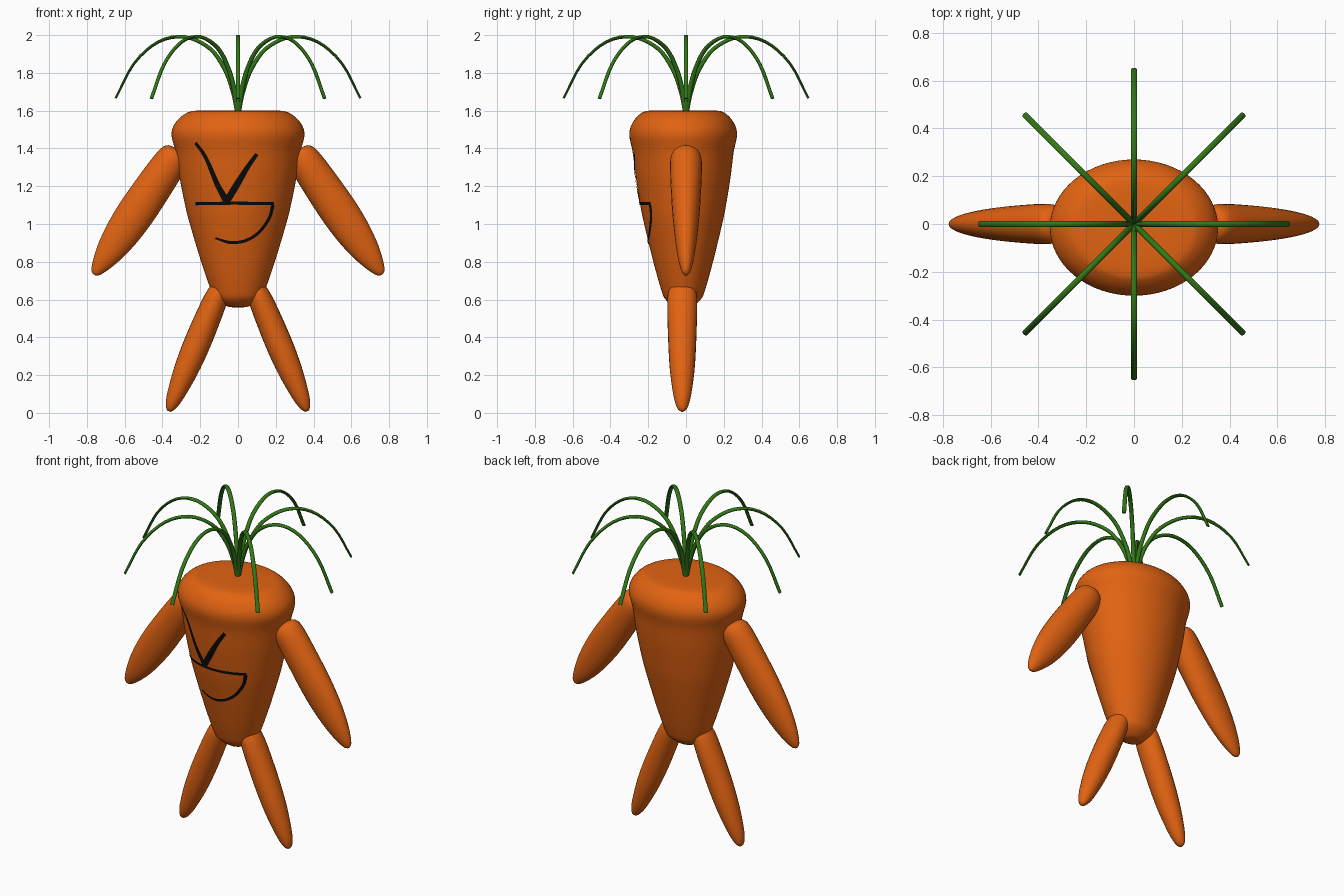
import bpy, bmesh, math
from mathutils import Vector

if "Cube" in bpy.data.objects:
    bpy.data.objects.remove(bpy.data.objects["Cube"])


def material(name, rgb):
    m = bpy.data.materials.new(name)
    m.diffuse_color = (*rgb, 1)
    m.use_nodes = True
    m.node_tree.nodes["Principled BSDF"].inputs["Base Color"].default_value = m.diffuse_color
    return m


ORANGE = material("carrot_orange", (0.76, 0.125, 0.006))
GREEN = material("leaf_green", (0.032, 0.19, 0.008))
BLACK = material("face_black", (0.003, 0.003, 0.003))


def smooth_rows(rows, steps):
    """Catmull-Rom resampling of rows of numbers."""
    rows = [Vector(r) for r in rows]
    pts = [rows[0] * 2 - rows[1]] + rows + [rows[-1] * 2 - rows[-2]]
    out = []
    for i in range(1, len(pts) - 2):
        a, b, c, d = pts[i - 1:i + 3]
        for k in range(steps):
            t = k / steps
            out.append(0.5 * (2 * b + (c - a) * t + (2 * a - 5 * b + 4 * c - d) * t * t
                              + (3 * b - a - 3 * c + d) * t ** 3))
    return out + [rows[-1]]


def finish(name, bm, mat, recalc=True):
    if recalc:
        bmesh.ops.recalc_face_normals(bm, faces=bm.faces)
    me = bpy.data.meshes.new(name)
    bm.to_mesh(me)
    bm.free()
    me.materials.append(mat)
    ob = bpy.data.objects.new(name, me)
    bpy.context.collection.objects.link(ob)
    bpy.ops.object.select_all(action='DESELECT')
    ob.select_set(True)
    bpy.context.view_layer.objects.active = ob
    bpy.ops.object.shade_smooth_by_angle(angle=math.radians(45))
    return ob


def sweep(name, path, radii, side, mat, n=24):
    """Closed tube of elliptical section; radii = (in plane, along side)."""
    bm = bmesh.new()
    rings = []
    for i, p in enumerate(path):
        tangent = (path[min(i + 1, len(path) - 1)] - path[max(i - 1, 0)]).normalized()
        normal = side.cross(tangent)
        ra, rb = radii[i]
        rings.append([bm.verts.new(p + normal * ra * math.cos(2 * math.pi * k / n)
                                   + side * rb * math.sin(2 * math.pi * k / n))
                      for k in range(n)])
    for r0, r1 in zip(rings, rings[1:]):
        for k in range(n):
            bm.faces.new((r0[k], r0[(k + 1) % n], r1[(k + 1) % n], r1[k]))
    bm.faces.new(rings[0])
    bm.faces.new(rings[-1])
    return finish(name, bm, mat)


Y = Vector((0, 1, 0))

# Body: oval carrot, profile is (height, half width)
DEPTH, CY = 0.81, -0.015
body = smooth_rows([(.558, .02), (.565, .06), (.60, .115), (.65, .143), (.80, .195),
                    (1.0, .255), (1.1, .28), (1.25, .31), (1.38, .33), (1.47, .352),
                    (1.53, .335), (1.58, .285), (1.6, .22), (1.602, .02)], 4)
sweep("body", [Vector((0, CY, z)) for z, r in body],
      [(r, r * DEPTH) for z, r in body], Y, ORANGE, 64)


# Arms and legs: small carrots, rows are (distance, in-plane radius, y radius)
def limb(name, start, end, rows):
    rows = smooth_rows(rows, 4)
    for sign, label in ((-1, "left"), (1, "right")):
        a, b = [Vector((sign * p[0], p[1], p[2])) for p in (start, end)]
        d = (b - a).normalized()
        sweep(f"{label}_{name}", [a + d * r[0] for r in rows],
              [(r[1], r[2]) for r in rows], Y, ORANGE)


limb("arm", (.348, 0, 1.342), (.764, 0, .73),
     [(-.06, .02, .02), (-.05, .06, .055), (-.015, .082, .08), (.08, .093, .084),
      (.30, .10, .075), (.45, .094, .064), (.57, .077, .051), (.66, .053, .037),
      (.72, .028, .02), (.737, .008, .007)])
limb("leg", (.098, -.02, .65), (.368, -.02, .005),
     [(-.035, .015, .02), (-.025, .04, .055), (.01, .056, .074), (.10, .066, .079),
      (.30, .071, .074), (.45, .065, .066), (.57, .051, .052), (.64, .038, .039),
      (.68, .022, .025), (.695, .008, .009)])

# Leaves: eight drooping blades, (radius, height)
arc = smooth_rows([(0, 1.585), (.025, 1.70), (.07, 1.82), (.15, 1.93), (.28, 1.99),
                   (.42, 1.965), (.55, 1.85), (.648, 1.665)], 4)
for i in range(8):
    ang = i * math.pi / 4
    c, s = math.cos(ang), math.sin(ang)
    count = len(arc) - 1
    sweep(f"leaf_{i + 1}", [Vector((r * c, r * s, z)) for r, z in arc],
          [(.014 - .008 * k / count, .0125) for k in range(count + 1)],
          Vector((-s, c, 0)), GREEN, 10)


# Face: thin painted strips laid on the front of the body
def on_body(x, z):
    for (z0, r0), (z1, r1) in zip(body, body[1:]):
        if z0 <= z <= z1:
            r = r0 + (r1 - r0) * (z - z0) / (z1 - z0)
            return Vector((x, CY - DEPTH * math.sqrt(r * r - x * x) - .004, z))


def strip(name, rows):
    """rows = (x, z, half width)"""
    rows = smooth_rows(rows, 6)
    bm = bmesh.new()
    pairs = []
    for i, (x, z, w) in enumerate(rows):
        d = (rows[min(i + 1, len(rows) - 1)] - rows[max(i - 1, 0)]).xy.normalized()
        pairs.append([bm.verts.new(on_body(x - d.y * w * k, z + d.x * w * k))
                      for k in (1, 0, -1)])
    for p, q in zip(pairs, pairs[1:]):
        for k in (0, 1):
            bm.faces.new((p[k], p[k + 1], q[k + 1], q[k]))
    for f in bm.faces:
        f.normal_update()
        if f.normal.y > 0:
            f.normal_flip()
    finish(name, bm, BLACK, recalc=False)


strip("left_brow", [(-.225, 1.43, .008), (-.17, 1.35, .01), (-.11, 1.21, .014), (-.06, 1.12, .018)])
strip("right_brow", [(.10, 1.37, .01), (.05, 1.30, .013), (-.005, 1.21, .018), (-.06, 1.12, .018)])
strip("mouth_line", [(-.225, 1.108, .009), (-.02, 1.11, .008), (.19, 1.108, .009)])
strip("mouth_curve", [(.185, 1.10, .009), (.165, 1.03, .008), (.11, .955, .008), (.04, .912, .008),
                      (-.04, .902, .008), (-.12, .925, .005)])
